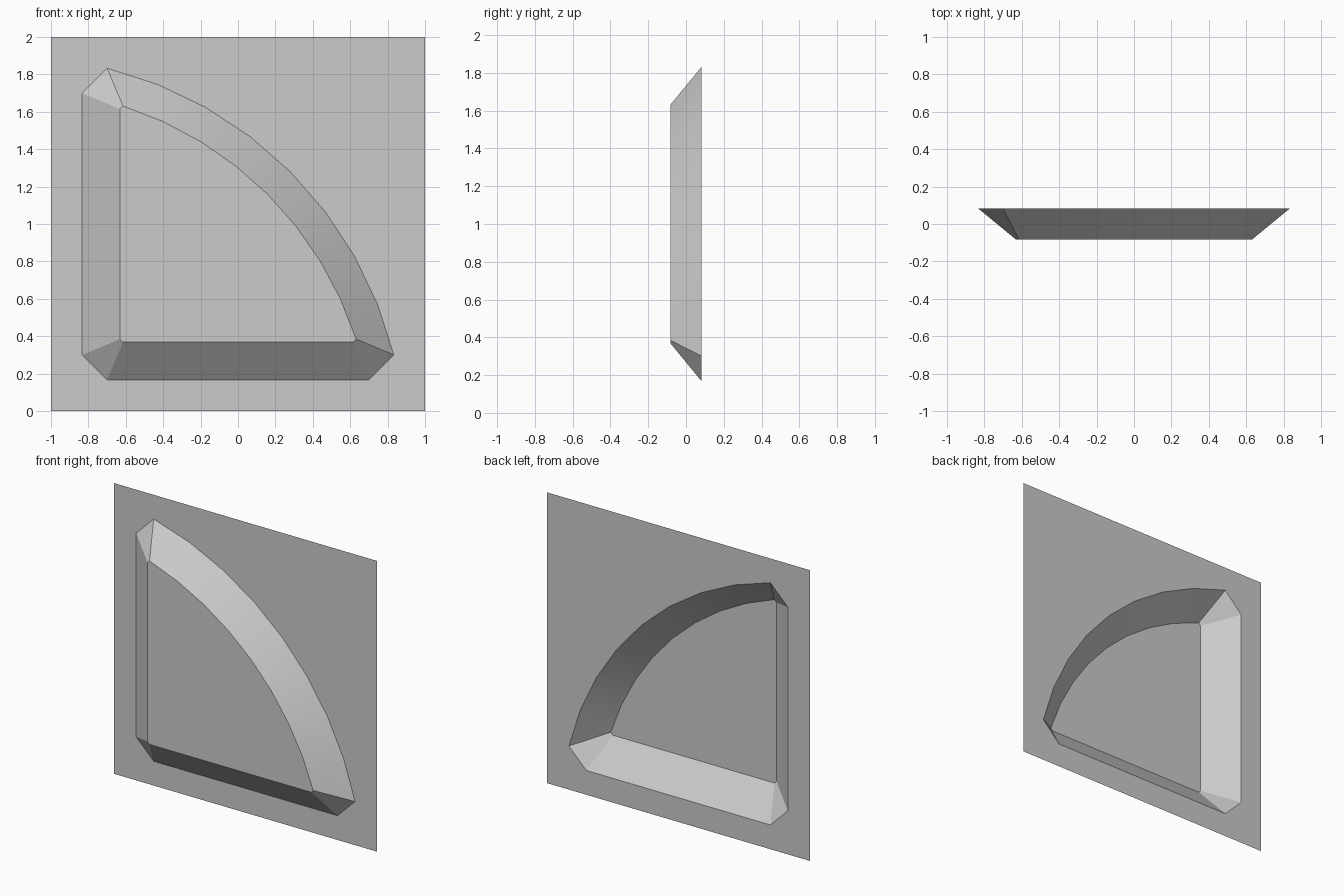
import bpy, bmesh, math

if "Cube" in bpy.data.objects:
    bpy.data.objects.remove(bpy.data.objects["Cube"])

DEPTH = 0.083      # half depth of the raised quarter-round
ARC_C = -1.205     # arc centre lies at (c, 1 + c) on the symmetry diagonal
STEPS = 8


def outline(half, low, chamfer, y):
    """Quarter-round loop: chamfered square corner plus a circular arc."""
    a, b = half, half - chamfer
    # symmetric about z - 1 = x, so z is 1 + offset
    pts = [(-b, -low), (-low, -b)]
    start = (-b, low)
    radius = math.hypot(start[0] - ARC_C, start[1] - ARC_C)
    a0 = math.atan2(start[1] - ARC_C, start[0] - ARC_C)
    a1 = math.pi / 2 - a0
    pts.append((-low, b))
    for i in range(STEPS + 1):
        t = a0 + (a1 - a0) * i / STEPS
        pts.append((ARC_C + radius * math.cos(t), ARC_C + radius * math.sin(t)))
    pts.append((b, -low))
    return [(x, y, 1 + z) for x, z in pts]


bm = bmesh.new()
back = [bm.verts.new(p) for p in outline(0.833, 0.833, 0.133, DEPTH)]
front = [bm.verts.new(p) for p in outline(0.631, 0.631, 0.016, -DEPTH)]
n = len(back)

# Sloped walls and front cap
for i in range(n):
    j = (i + 1) % n
    bm.faces.new((back[i], back[j], front[j], front[i])).smooth = True
bm.faces.new(front)

# Square sheet around the opening
sq = [bm.verts.new((x, DEPTH, z)) for x, z in ((-1, 0), (1, 0), (1, 2), (-1, 2))]
edges = [bm.edges.new((sq[i], sq[(i + 1) % 4])) for i in range(4)]
edges += [bm.edges.get((back[i], back[(i + 1) % n])) for i in range(n)]
bmesh.ops.triangle_fill(bm, edges=edges, use_beauty=True)

# Point every face to the front
bmesh.ops.recalc_face_normals(bm, faces=bm.faces)
bm.normal_update()
if sum(f.normal.y * f.calc_area() for f in bm.faces) > 0:
    bmesh.ops.reverse_faces(bm, faces=bm.faces)

mesh = bpy.data.meshes.new("embossed_panel")
bm.to_mesh(mesh)
bm.free()
panel = bpy.data.objects.new("embossed_panel", mesh)
bpy.context.collection.objects.link(panel)
bpy.context.view_layer.objects.active = panel
panel.select_set(True)
bpy.ops.object.shade_smooth_by_angle(angle=math.radians(15))
